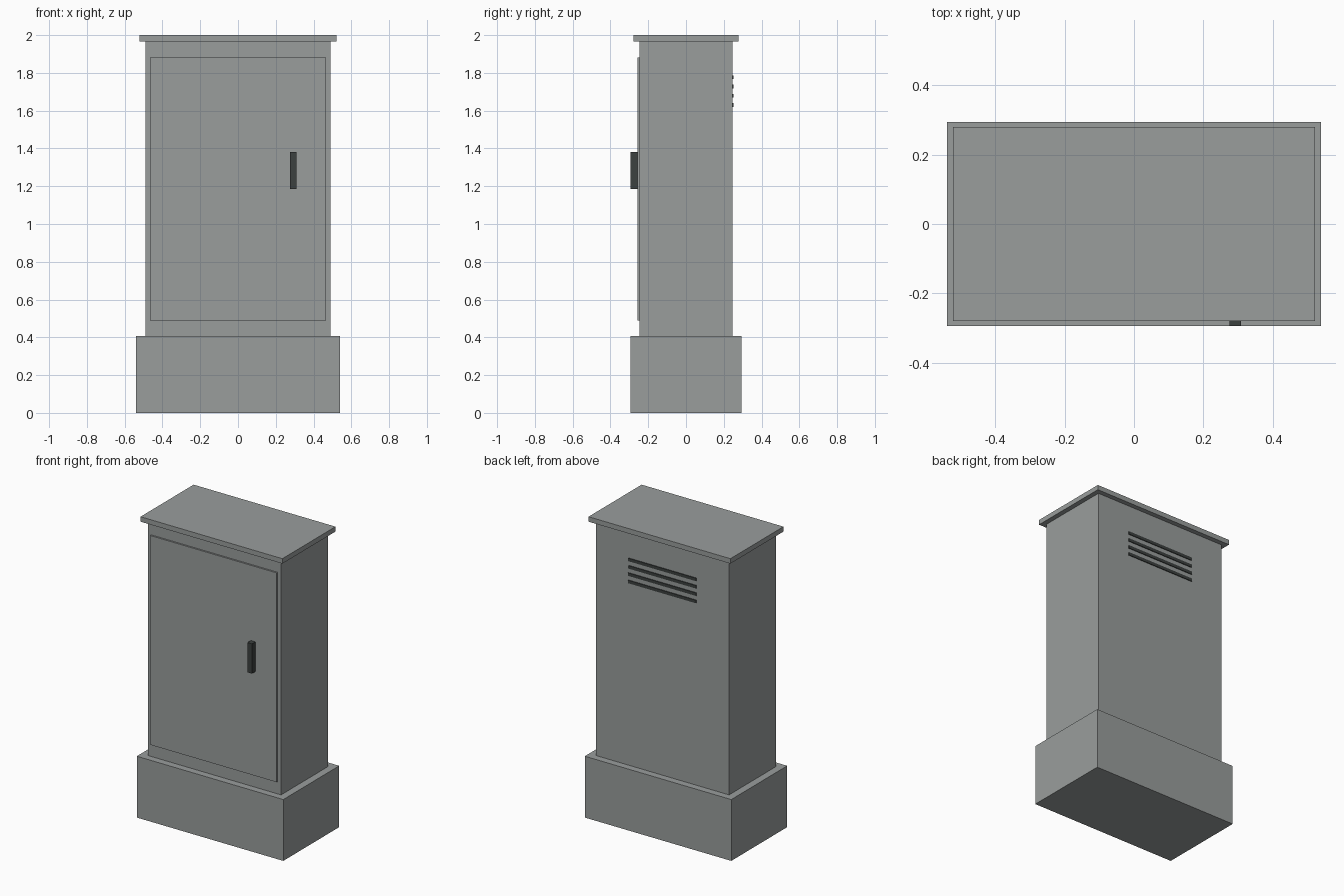
import bpy
import bmesh
from mathutils import Vector

if "Cube" in bpy.data.objects:
    bpy.data.objects.remove(bpy.data.objects["Cube"])


def material(name, rgb):
    m = bpy.data.materials.new(name)
    m.diffuse_color = (*rgb, 1.0)
    m.use_nodes = True
    m.node_tree.nodes["Principled BSDF"].inputs["Base Color"].default_value = m.diffuse_color
    return m


grey = material("cabinet grey", (0.32, 0.34, 0.335))
dark = material("dark grey", (0.045, 0.052, 0.05))


def box(name, lo, hi, mat):
    """Box spanning the corners lo and hi."""
    lo, hi = Vector(lo), Vector(hi)
    bm = bmesh.new()
    bmesh.ops.create_cube(bm, size=1.0)
    bmesh.ops.scale(bm, vec=hi - lo, verts=bm.verts)
    bmesh.ops.translate(bm, vec=(lo + hi) / 2, verts=bm.verts)
    mesh = bpy.data.meshes.new(name)
    bm.to_mesh(mesh)
    bm.free()
    mesh.materials.append(mat)
    ob = bpy.data.objects.new(name, mesh)
    bpy.context.collection.objects.link(ob)
    return ob


# Main stack: plinth, cabinet body, overhanging roof
box("plinth", (-0.539, -0.294, 0), (0.539, 0.294, 0.408), grey)
box("cabinet_body", (-0.49, -0.247, 0.408), (0.49, 0.247, 1.967), grey)
box("roof", (-0.522, -0.279, 1.967), (0.522, 0.279, 2.0), grey)

# Door panel and handle on the front
box("door", (-0.465, -0.258, 0.49), (0.465, -0.247, 1.882), grey)
box("door_handle", (0.275, -0.294, 1.184), (0.309, -0.258, 1.382), dark)

# Vent slats on the upper back
for i in range(4):
    z = 1.63 + i * 0.049
    box(f"vent_slat_{i + 1}", (-0.25, 0.24, z - 0.01), (0.25, 0.252, z + 0.01), dark)
